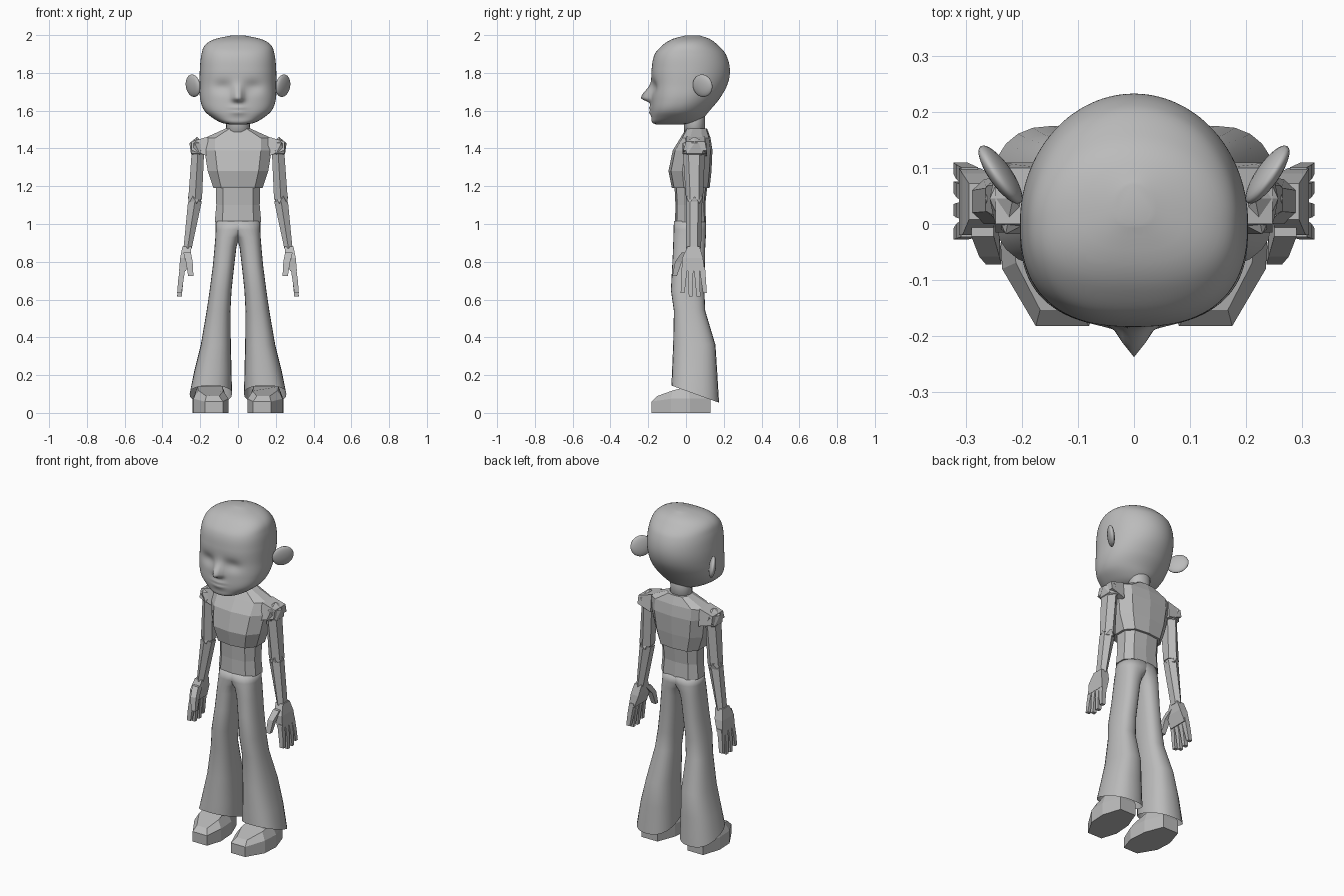
import bpy, bmesh, math
from mathutils import Matrix, Vector

if "Cube" in bpy.data.objects:
    bpy.data.objects.remove(bpy.data.objects["Cube"])

grey = bpy.data.materials.new("plain grey")
grey.diffuse_color = (0.5, 0.5, 0.5, 1)
grey.use_nodes = True
grey.node_tree.nodes["Principled BSDF"].inputs["Base Color"].default_value = grey.diffuse_color


def finish(name, bm, smooth=False, mirror=False):
    bmesh.ops.recalc_face_normals(bm, faces=bm.faces[:])
    me = bpy.data.meshes.new(name)
    bm.to_mesh(me)
    bm.free()
    me.materials.append(grey)
    for p in me.polygons:
        p.use_smooth = smooth
    ob = bpy.data.objects.new(name, me)
    bpy.context.collection.objects.link(ob)
    if mirror:
        mod = ob.modifiers.new("mirror", 'MIRROR')
        mod.use_mirror_merge = False
    return ob


def loft(name, rings, smooth=False, mirror=False, caps=(True, True)):
    bm = bmesh.new()
    vs = [[bm.verts.new(p) for p in r] for r in rings]
    n = len(vs[0])
    for a, b in zip(vs, vs[1:]):
        for i in range(n):
            j = (i + 1) % n
            bm.faces.new((a[i], a[j], b[j], b[i]))
    if caps[0]:
        bm.faces.new(vs[0])
    if caps[1]:
        bm.faces.new(vs[-1])
    return finish(name, bm, smooth, mirror)


def spow(v, e):
    return math.copysign(abs(v) ** e, v)


def oval(cx, cy, z, rx, ry, n, power=2.0, turn=0.0):
    out = []
    for i in range(n):
        a = 2 * math.pi * i / n + turn
        out.append((cx + rx * spow(math.cos(a), 2 / power),
                    cy + ry * spow(math.sin(a), 2 / power), z))
    return out


def curve(rows, z):
    """Smooth interpolation of rows (z descending) at height z."""
    k = max(i for i in range(len(rows) - 1) if rows[i][0] >= z or i == 0)
    p1, p2 = rows[k], rows[k + 1]
    p0, p3 = rows[max(k - 1, 0)], rows[min(k + 2, len(rows) - 1)]
    h = p2[0] - p1[0]
    t = (z - p1[0]) / h
    res = []
    for c in (1, 2, 3):
        m1 = (p2[c] - p0[c]) / (p2[0] - p0[0]) * h
        m2 = (p3[c] - p1[c]) / (p3[0] - p1[0]) * h
        res.append((2*t**3 - 3*t*t + 1) * p1[c] + (t**3 - 2*t*t + t) * m1
                   + (3*t*t - 2*t**3) * p2[c] + (t**3 - t*t) * m2)
    return res


def bump(v, c, s):
    return math.exp(-((v - c) / s) ** 2)


# Head: z, half width, front y, back y
HEAD = [(1.999, .03, .00, .07), (1.98, .12, -.07, .125), (1.95, .172, -.12, .165),
        (1.90, .193, -.165, .21), (1.82, .202, -.182, .232), (1.74, .203, -.182, .22),
        (1.66, .2, -.182, .175), (1.60, .178, -.184, .125), (1.56, .132, -.182, .09),
        (1.535, .085, -.178, .05), (1.528, .05, -.16, .0)]
zs = [1.999, 1.997, 1.993, 1.987] + [1.98 - .0075 * i for i in range(60)] + [1.533, 1.528]
rings = []
for z in zs:
    w, yf, yb = curve(HEAD, z)
    yc = yf + .45 * (yb - yf)
    ring = []
    for i in range(112):
        a = 2 * math.pi * i / 112
        c, s = math.cos(a), math.sin(a)
        e = 2 / 2.5 if s < 0 else 1
        x = w * spow(c, e)
        y = yc + (yc - yf if s < 0 else yb - yc) * spow(s, e)
        if s < 0:
            nose = .056 * bump(x, 0, .026) * bump(z, 1.667, .055 if z > 1.667 else .02)
            lips = bump(x, 0, .04) * (.016 * bump(z, 1.603, .024) - .01 * bump(z, 1.603, .007))
            eyes = .016 * bump(abs(x), .08, .05) * bump(z, 1.725, .035)
            y += eyes - nose - lips
        ring.append((x, y, z))
    rings.append(ring)
loft("head", rings, smooth=True)

# Neck
loft("neck", [oval(0, .045, z, rx, .056, 20) for z, rx in
              ((1.66, .07), (1.54, .062), (1.45, .066))], smooth=True)

# Ears
bm = bmesh.new()
bmesh.ops.create_uvsphere(bm, u_segments=24, v_segments=14, radius=1, matrix=(
    Matrix.Translation((.238, .088, 1.732)) @ Matrix.Rotation(math.radians(55), 4, 'Z')
    @ Matrix.Rotation(math.radians(8), 4, 'X') @ Matrix.Diagonal((.062, .019, .06, 1))))
finish("ear", bm, smooth=True, mirror=True)


# Torso sections, flat shaded
def section(z, w, yf, yb):
    d = yb - yf
    half = [(0, yf), (.68 * w, yf + .06 * d), (w, yf + .32 * d),
            (w, yf + .72 * d), (.68 * w, yb - .05 * d), (0, yb)]
    return [(x, y, z) for x, y in half] + [(-x, y, z) for x, y in half[4:0:-1]]


loft("chest", [section(*r) for r in (
    (1.505, .066, .0, .112), (1.455, .178, -.03, .13), (1.39, .178, -.07, .14),
    (1.28, .16, -.093, .135), (1.19, .13, -.075, .125))])
loft("belly", [section(*r) for r in (
    (1.22, .118, -.062, .115), (1.10, .115, -.056, .102), (1.01, .123, -.058, .106))])

# Trousers: z, inner x, outer x, front y, back y
LEG = [(1.015, -.09, .118, -.064, .106), (.97, -.05, .119, -.066, .107), (.93, -.008, .12, -.067, .105),
       (.88, .008, .124, -.068, .102), (.78, .02, .133, -.073, .1), (.65, .034, .15, -.08, .097),
       (.54, .04, .166, -.064, .102), (.36, .038, .197, -.068, .156),
       (.22, .034, .232, -.074, .165), (.117, .032, .256, -.077, .175)]
rings = []
for z, xi, xo, yf, yb in LEG:
    r = oval((xi + xo) / 2, (yf + yb) / 2, z, (xo - xi) / 2, (yb - yf) / 2, 24, 2.4)
    if z < .2:      # slanting hem, lower at the heel
        r = [(x, y, z - .36 * y) for x, y, _ in r]
    rings.append(r)
loft("trouser_leg", rings, smooth=True, mirror=True, caps=(True, False))

# Shoes: sole outline, side wall, sloped top
SOLE = [(.08, -.182), (.175, -.182), (.235, -.08), (.24, .02), (.205, .13),
        (.10, .13), (.058, .02), (.05, -.09)]
top = []
for x, y in SOLE:
    yt = -.02 + (y + .02) * .82
    top.append((.148 + (x - .148) * .72, yt, min(.14, .09 + (yt + .15) * .36)))
loft("shoe", [[(x, y, 0) for x, y in SOLE],
              [(x, y, .06 if y < -.15 else .075) for x, y in SOLE], top], mirror=True)

# Arms: ball joints and tapered limbs
for name, loc, rad in (("shoulder_joint", (.216, .045, 1.40), (.046, .074, .062)),
                       ("elbow_joint", (.229, .045, 1.128), (.041, .05, .038))):
    bm = bmesh.new()
    bmesh.ops.create_icosphere(bm, subdivisions=1, radius=1,
                               matrix=Matrix.Translation(loc) @ Matrix.Diagonal((*rad, 1)))
    finish(name, bm, mirror=True)
# sloped pad joining the chest to the shoulder
loft("shoulder_pad", [[(x, -.0, zt), (x, .10, zt), (x, .11, zb), (x, -.015, zb)] for x, zt, zb in
                      ((.16, 1.462, 1.36), (.247, 1.437, 1.39))], mirror=True)
T = math.pi / 6
loft("upper_arm", [oval(.213, .042, 1.37, .038, .058, 6, turn=T),
                   oval(.227, .045, 1.13, .042, .045, 6, turn=T)], mirror=True)
loft("forearm", [oval(.228, .043, 1.12, .042, .042, 6, turn=T),
                 oval(.267, .04, .87, .025, .04, 6, turn=T)], mirror=True)


# Hands: palm, four fanned fingers and a thumb
def box_ring(c, hx, hy):
    return [(c[0] + a * hx, c[1] + b * hy, c[2]) for a, b in ((-1, -1), (1, -1), (1, 1), (-1, 1))]


loft("palm", [box_ring((.27, .04, .88), .024, .032), box_ring((.28, .035, .82), .026, .055),
              box_ring((.294, .04, .75), .018, .06)], mirror=True)
for i, (y0, y1, zt) in enumerate(((-.008, -.018, .635), (.024, .025, .615),
                                  (.056, .066, .617), (.086, .1, .635))):
    mid = (.303, (y0 + y1) / 2, .70)
    loft("finger_%d" % (i + 1), [box_ring((.293, y0, .77), .015, .015), box_ring(mid, .014, .013),
                                 box_ring((.31, y1, zt), .012, .01)], mirror=True)
loft("thumb", [box_ring((.27, .0, .85), .02, .022), box_ring((.258, -.04, .80), .018, .018),
               box_ring((.25, -.06, .725), .014, .012)], mirror=True)
